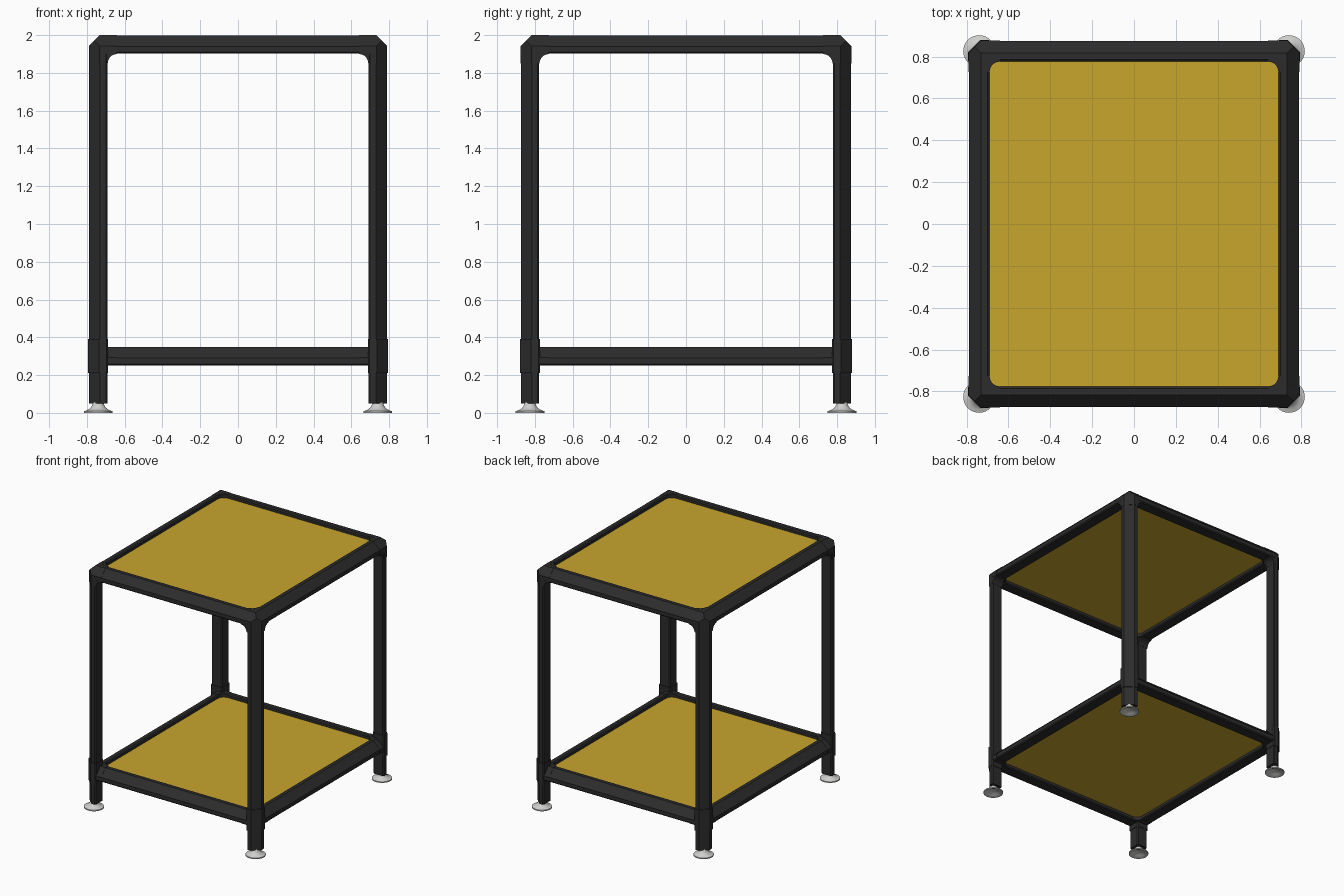
import bpy
import bmesh
import math
from mathutils import Vector

if "Cube" in bpy.data.objects:
    bpy.data.objects.remove(bpy.data.objects["Cube"], do_unlink=True)

CX, CY = 0.74, 0.826          # leg centre lines
TOP, LOW = 1.95, 0.30         # rail centre heights
TUBE, SLEEVE = 0.0485, 0.05   # half widths of tube and joint
CUT = 0.058                   # outer chamfer
ARM = 0.10                    # joint arm length from its centre


def material(name, colour, rough, metal=0.0):
    m = bpy.data.materials.new(name)
    m.use_nodes = True
    m.diffuse_color = (*colour, 1)
    node = m.node_tree.nodes["Principled BSDF"]
    node.inputs["Base Color"].default_value = (*colour, 1)
    node.inputs["Roughness"].default_value = rough
    node.inputs["Metallic"].default_value = metal
    return m


BLACK = material("black_frame", (0.025, 0.025, 0.025), 0.5)
YELLOW = material("yellow_panel", (0.58, 0.38, 0.026), 0.6)
GREY = material("pale_grey_foot", (0.62, 0.62, 0.61), 0.4)


def finish(name, bm, mat, mirror):
    bmesh.ops.recalc_face_normals(bm, faces=bm.faces)
    mesh = bpy.data.meshes.new(name)
    bm.to_mesh(mesh)
    bm.free()
    mesh.materials.append(mat)
    ob = bpy.data.objects.new(name, mesh)
    bpy.context.collection.objects.link(ob)
    if any(mirror):
        mod = ob.modifiers.new("Mirror", 'MIRROR')
        mod.use_axis = mirror
        mod.use_mirror_merge = False
    return ob


def prism(bm, axis, points, a, b):
    """Extrude a flat outline along an axis; points use the other two axes."""
    others = [i for i in range(3) if i != axis]
    verts = []
    for u, v in points:
        p = Vector((0, 0, 0))
        p[axis], p[others[0]], p[others[1]] = a, u, v
        verts.append(bm.verts.new(p))
    face = bm.faces.new(verts)
    ext = bmesh.ops.extrude_face_region(bm, geom=[face])
    move = Vector((0, 0, 0))
    move[axis] = b - a
    moved = [g for g in ext["geom"] if isinstance(g, bmesh.types.BMVert)]
    bmesh.ops.translate(bm, verts=moved, vec=move)


def section(centre, axis, h):
    """Square tube with a broad chamfer on its outer edge."""
    cu, cv = [centre[i] for i in range(3) if i != axis]
    e = 0.008
    outline = [(-h, e - h), (e - h, -h), (h - e, -h), (h, e - h),
               (h, h - CUT), (h - CUT, h), (e - h, h), (-h, h - e)]
    return [(cu + u, cv + v) for u, v in outline]


def web(bm, centre, axis):
    """Rounded fillet in the inner angle between two arms."""
    u, v = [centre[i] - SLEEVE for i in range(3) if i != axis]
    r = ARM - SLEEVE
    pts = [(u + 0.01, v + 0.01), (u + 0.01, v - r)]
    for i in range(6):
        t = math.radians(90 * i / 5)
        pts.append((u - r + r * math.cos(t), v - r + r * math.sin(t)))
    pts.append((u - r, v + 0.01))
    mid = centre[axis]
    prism(bm, axis, pts, mid - SLEEVE + 0.004, mid + SLEEVE - 0.001)


# Rails of both tiers
for tier, z in (("top", TOP), ("lower", LOW)):
    c = Vector((CX, CY, z))
    for axis, word, mirror in ((0, "cross", (False, True, False)),
                               (1, "side", (True, False, False))):
        bm = bmesh.new()
        end = c[axis] - ARM + 0.01
        prism(bm, axis, section(c, axis, TUBE), -end, end)
        finish(f"{tier}_{word}_rails", bm, BLACK, mirror)

# Legs
bm = bmesh.new()
prism(bm, 2, section((CX, CY, 0), 2, TUBE), 0.05, TOP - ARM + 0.01)
finish("legs", bm, BLACK, (True, True, False))

# Three-way corner joints: chamfered core, arms and fillets
c = Vector((CX, CY, TOP))
bm = bmesh.new()
bmesh.ops.create_cube(bm, size=2 * SLEEVE)
for axis in range(3):
    n = Vector((1, 1, 1))
    n[axis] = 0
    cut = bmesh.ops.bisect_plane(
        bm, geom=bm.verts[:] + bm.edges[:] + bm.faces[:],
        plane_co=n * (SLEEVE - CUT / 2), plane_no=n, clear_outer=True)
    rim = [g for g in cut["geom_cut"] if isinstance(g, bmesh.types.BMEdge)]
    bmesh.ops.holes_fill(bm, edges=rim, sides=0)
bmesh.ops.translate(bm, verts=bm.verts, vec=c)
for axis in range(3):
    prism(bm, axis, section(c, axis, SLEEVE), c[axis] - ARM, c[axis] - SLEEVE)
    web(bm, c, axis)
finish("top_corner_joints", bm, BLACK, (True, True, False))

# Lower joints: sleeve around the leg with two arms
c = Vector((CX, CY, LOW))
bm = bmesh.new()
prism(bm, 2, section(c, 2, SLEEVE + 0.003), LOW - 0.09, LOW + 0.09)
for axis in (0, 1):
    prism(bm, axis, section(c, axis, SLEEVE), c[axis] - ARM, c[axis] - 0.04)
web(bm, c, 2)
finish("lower_corner_joints", bm, BLACK, (True, True, False))

# Panels set into the rails
for tier, z in (("top", TOP), ("lower", LOW)):
    bm = bmesh.new()
    x, y = CX - 0.03, CY - 0.03
    prism(bm, 2, [(-x, -y), (x, -y), (x, y), (-x, y)], z - 0.02, z + 0.02)
    finish(f"{tier}_panel", bm, YELLOW, (False, False, False))

# Flared levelling feet, hollow underneath
profile = [(0.018, 0.07), (0.028, 0.055), (0.031, 0.042), (0.042, 0.025),
           (0.06, 0.014), (0.076, 0.009), (0.076, 0), (0.066, 0),
           (0.045, 0.01), (0.02, 0.02), (0, 0.02)]
bm = bmesh.new()
vs = [bm.verts.new((CX + r, CY, z)) for r, z in profile]
es = [bm.edges.new(pair) for pair in zip(vs, vs[1:])]
bmesh.ops.spin(bm, geom=vs + es, cent=(CX, CY, 0), axis=(0, 0, 1),
               angle=math.tau, steps=32, use_merge=True)
bmesh.ops.remove_doubles(bm, verts=bm.verts, dist=0.0001)
feet = finish("feet", bm, GREY, (True, True, False))
bpy.context.view_layer.objects.active = feet
feet.select_set(True)
bpy.ops.object.shade_smooth_by_angle(angle=math.radians(40))
